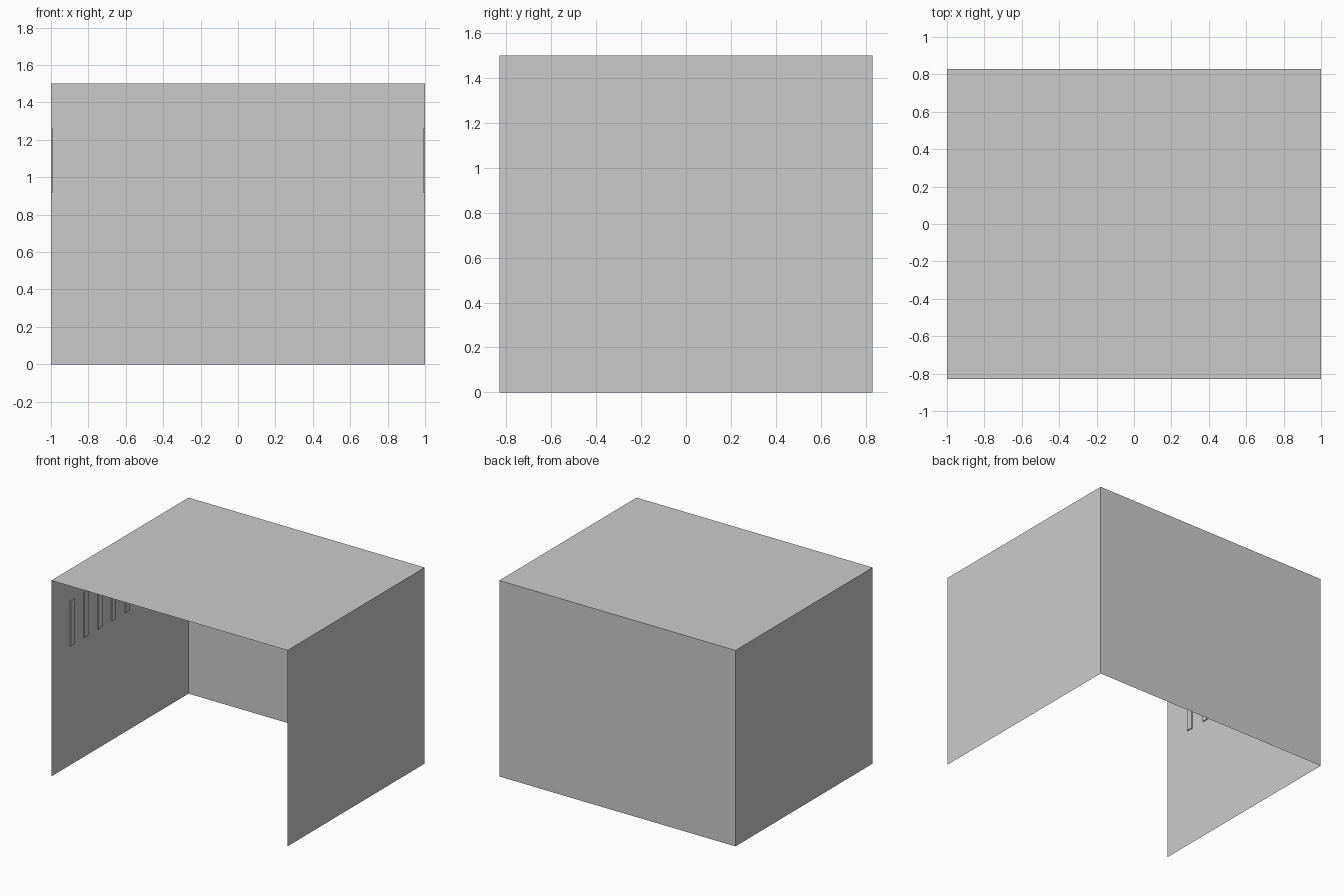
import bpy
import bmesh

if "Cube" in bpy.data.objects:
    bpy.data.objects.remove(bpy.data.objects["Cube"])

W, D, H = 1.0, 0.83, 1.5      # half width, half depth, height
SLATS, STEP = 8, 0.166        # vent slats per side wall


def panel(name, corners):
    mesh = bpy.data.meshes.new(name)
    mesh.from_pydata(corners, [], [(0, 1, 2, 3)])
    obj = bpy.data.objects.new(name, mesh)
    bpy.context.collection.objects.link(obj)
    return obj


def box(name, lo, hi):
    mesh = bpy.data.meshes.new(name)
    bm = bmesh.new()
    bmesh.ops.create_cube(bm, size=1)
    for v in bm.verts:
        v.co = [(a + b) / 2 + c * (b - a) for a, b, c in zip(lo, hi, v.co)]
    bm.to_mesh(mesh)
    bm.free()
    obj = bpy.data.objects.new(name, mesh)
    bpy.context.collection.objects.link(obj)
    return obj


# Sheet-thin shell, open at the front and underneath
panel("roof", [(-W, -D, H), (W, -D, H), (W, D, H), (-W, D, H)])
panel("back_wall", [(W, D, 0), (-W, D, 0), (-W, D, H), (W, D, H)])
panel("left_wall", [(-W, D, 0), (-W, -D, 0), (-W, -D, H), (-W, D, H)])
panel("right_wall", [(W, -D, 0), (W, D, 0), (W, D, H), (W, -D, H)])

# Shallow vertical slats on the inner faces of both side walls
for side, s in (("left", -1), ("right", 1)):
    xs = sorted((s * (W - 0.001), s * (W - 0.009)))
    for i in range(SLATS):
        y = (i - (SLATS - 1) / 2) * STEP
        box(f"{side}_vent_slat_{i + 1}",
            (xs[0], y - 0.025, 0.915), (xs[1], y + 0.025, 1.26))
